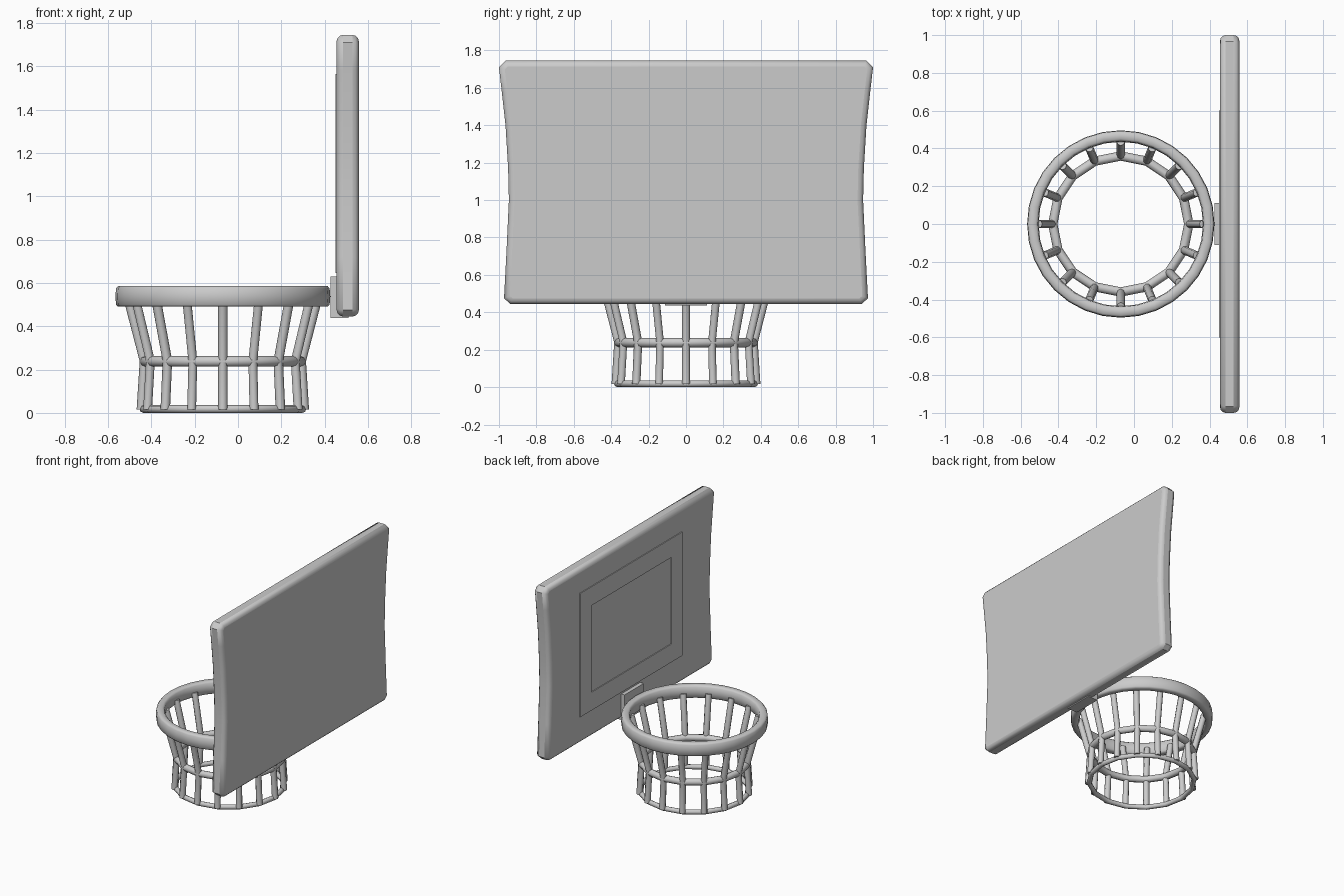
import bpy, bmesh
from math import cos, sin, pi, radians

if "Cube" in bpy.data.objects:
    bpy.data.objects.remove(bpy.data.objects["Cube"])

CX = -0.07      # hoop centre in x
N = 16          # net strands


def add_object(name, bm, angle=40):
    bmesh.ops.recalc_face_normals(bm, faces=bm.faces)
    me = bpy.data.meshes.new(name)
    bm.to_mesh(me)
    bm.free()
    ob = bpy.data.objects.new(name, me)
    bpy.context.collection.objects.link(ob)
    bpy.ops.object.select_all(action='DESELECT')
    ob.select_set(True)
    bpy.context.view_layer.objects.active = ob
    bpy.ops.object.shade_smooth_by_angle(angle=radians(angle))
    return ob


def box(bm, x0, x1, y0, y1, z0, z1):
    vs = bmesh.ops.create_cube(bm, size=1)['verts']
    for v in vs:
        v.co = ((x0 + x1) / 2 + v.co.x * (x1 - x0),
                (y0 + y1) / 2 + v.co.y * (y1 - y0),
                (z0 + z1) / 2 + v.co.z * (z1 - z0))


# Backboard: waisted outline with clipped corners, extruded along x and bevelled
half = [(0.94, 0.445), (0.973, 0.475), (0.96, 0.72), (0.947, 1.0), (0.951, 1.17),
        (0.965, 1.40), (0.985, 1.58), (1.0, 1.71), (0.965, 1.745)]
outline = half + [(-y, z) for y, z in reversed(half)]
bm = bmesh.new()
face = bm.faces.new([bm.verts.new((0.455, y, z)) for y, z in outline])
ext = bmesh.ops.extrude_face_region(bm, geom=[face])['geom']
bmesh.ops.translate(bm, vec=(0.103, 0, 0),
                    verts=[g for g in ext if isinstance(g, bmesh.types.BMVert)])
board = add_object("backboard", bm)
bev = board.modifiers.new("soft_edge", 'BEVEL')
bev.width = 0.03
bev.segments = 3
bev.limit_method = 'ANGLE'
bev.angle_limit = radians(60)

# Thin raised target frame on the board's playing face
bm = bmesh.new()
rings = []
for x in (0.449, 0.46):
    for w, z0, z1 in ((0.60, 0.645, 1.565), (0.472, 0.78, 1.425)):
        rings.append([bm.verts.new((x, y, z)) for y, z in
                      ((-w, z0), (w, z0), (w, z1), (-w, z1))])
for a, b in ((0, 1), (1, 3), (3, 2), (2, 0)):
    for i in range(4):
        j = (i + 1) % 4
        bm.faces.new((rings[a][i], rings[a][j], rings[b][j], rings[b][i]))
add_object("target_frame", bm)

# Bracket between board and rim
bm = bmesh.new()
box(bm, 0.427, 0.51, -0.112, 0.112, 0.437, 0.63)
add_object("rim_bracket", bm)

# Rim: rounded rectangular profile revolved around the hoop axis
profile = [(0.450, 0.490), (0.484, 0.490), (0.493, 0.500), (0.496, 0.537), (0.493, 0.575),
           (0.484, 0.585), (0.450, 0.585), (0.439, 0.575), (0.435, 0.537), (0.439, 0.500)]
bm = bmesh.new()
S = 32
loops = [[bm.verts.new((CX + r * cos(2 * pi * i / S), r * sin(2 * pi * i / S), z))
          for r, z in profile] for i in range(S)]
for i in range(S):
    a, b = loops[i], loops[(i + 1) % S]
    for k in range(len(profile)):
        m = (k + 1) % len(profile)
        bm.faces.new((a[k], b[k], b[m], a[m]))
add_object("rim", bm, 50)


# Net parts: round tubes along polylines
def tubes(name, paths, radius, cyclic):
    cu = bpy.data.curves.new(name, 'CURVE')
    cu.dimensions = '3D'
    cu.bevel_depth = radius
    cu.bevel_resolution = 2
    cu.use_fill_caps = True
    for pts in paths:
        sp = cu.splines.new('POLY')
        sp.points.add(len(pts) - 1)
        for p, co in zip(sp.points, pts):
            p.co = (*co, 1)
        sp.use_cyclic_u = cyclic
        sp.use_smooth = True
    ob = bpy.data.objects.new(name, cu)
    bpy.context.collection.objects.link(ob)


def polar(r, i, z):
    a = 2 * pi * i / N
    return (CX + r * cos(a), r * sin(a), z)


tubes("net_strands", [[polar(r, i, z) for r, z in ((0.437, 0.53), (0.362, 0.24), (0.376, 0.015))]
                      for i in range(N)], 0.022, False)
tubes("net_middle_ring", [[polar(0.36, i, 0.238) for i in range(N)]], 0.025, True)
tubes("net_bottom_ring", [[polar(0.367, i, 0.018) for i in range(N)]], 0.018, True)
